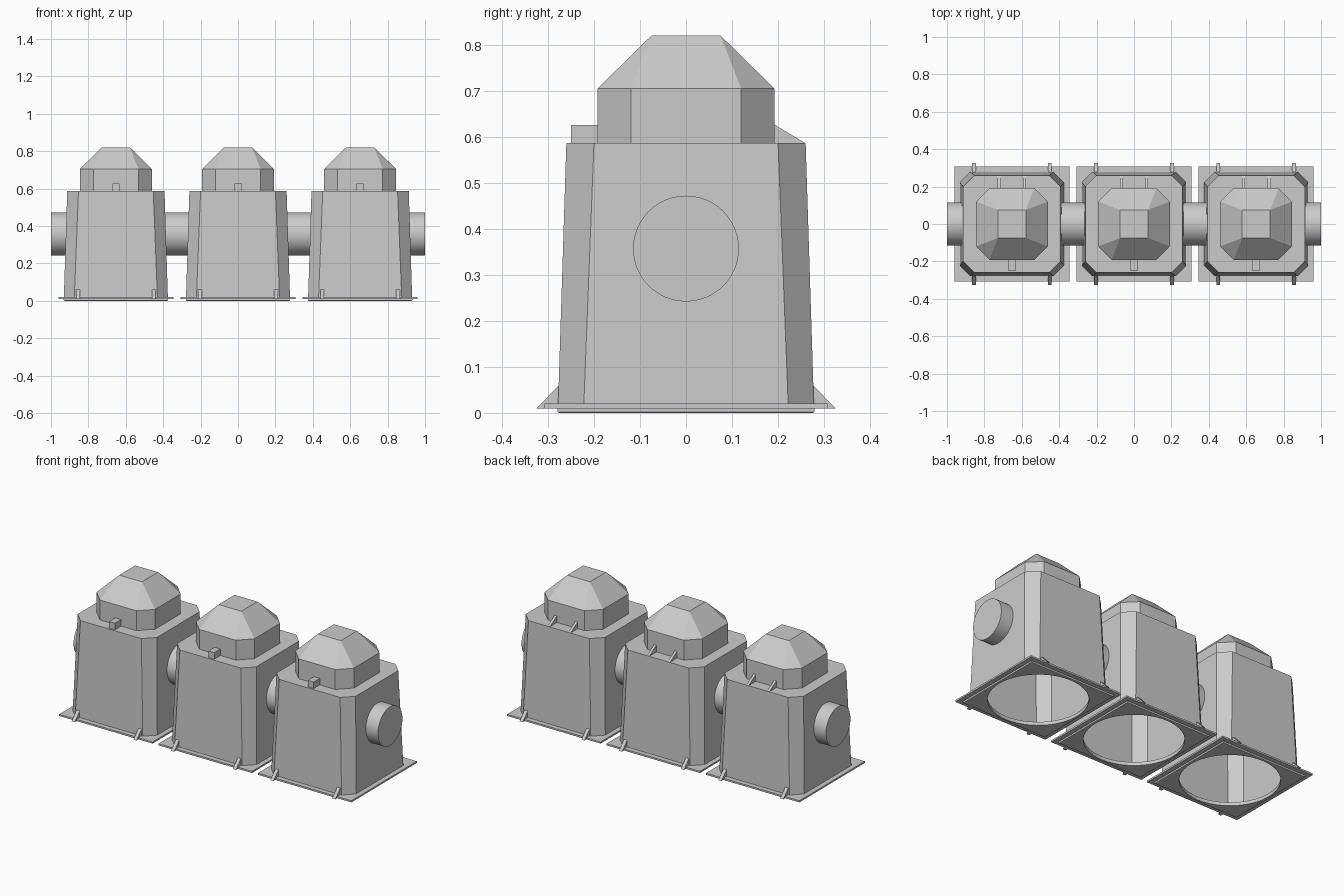
import bpy, bmesh, math
from mathutils import Matrix

cube = bpy.data.objects.get("Cube")
if cube:
    bpy.data.objects.remove(cube, do_unlink=True)

SPACING = 0.653
SHOULDER = 0.587
PIPE_Z, PIPE_R = 0.357, 0.115


def finish(name, bm, loc=(0, 0, 0)):
    bmesh.ops.recalc_face_normals(bm, faces=bm.faces)
    mesh = bpy.data.meshes.new(name)
    bm.to_mesh(mesh)
    bm.free()
    ob = bpy.data.objects.new(name, mesh)
    ob.location = loc
    bpy.context.collection.objects.link(ob)
    return ob


def add_box(bm, lo, hi):
    """Axis-aligned box between two corners."""
    size = [b - a for a, b in zip(lo, hi)]
    mid = [(a + b) / 2 for a, b in zip(lo, hi)]
    matrix = Matrix.Translation(mid) @ Matrix.Diagonal((*size, 1))
    return bmesh.ops.create_cube(bm, size=1, matrix=matrix)["verts"]


def add_rib(bm, x, width, profile):
    """Extrude a (y, z) profile along x."""
    face = bm.faces.new([bm.verts.new((x - width / 2, y, z)) for y, z in profile])
    new = bmesh.ops.extrude_face_region(bm, geom=[face])["geom"]
    bmesh.ops.translate(bm, vec=(width, 0, 0),
                        verts=[v for v in new if isinstance(v, bmesh.types.BMVert)])


def octagon(bm, half, flat, z):
    """Square ring with cut corners; flat is half the straight side."""
    pts = [(half, flat), (flat, half), (-flat, half), (-half, flat),
           (-half, -flat), (-flat, -half), (flat, -half), (half, -flat)]
    return [bm.verts.new((x, y, z)) for x, y in pts]


def make_housing(x):
    # Tapered body, flat shoulder, hood and sloped roof as one open shell
    bm = bmesh.new()
    sections = [(0.278, 0.222, 0.02), (0.26, 0.2, SHOULDER), (0.192, 0.12, SHOULDER),
                (0.192, 0.12, 0.705), (0.075, 0.0749, 0.82)]
    rings = [octagon(bm, *s) for s in sections]
    for low, high in zip(rings, rings[1:]):
        for i in range(8):
            j = (i + 1) % 8
            bm.faces.new((low[i], low[j], high[j], high[i]))
    bm.faces.new(rings[-1])
    bmesh.ops.remove_doubles(bm, verts=bm.verts, dist=0.0005)
    return finish("housing", bm, (x, 0, 0))


def cut_round_hole(ob, radius):
    bm = bmesh.new()
    bmesh.ops.create_cone(bm, cap_ends=True, segments=48, radius1=radius,
                          radius2=radius, depth=0.2)
    cutter = finish("hole_cutter", bm, ob.location)
    cutter.hide_render = True
    mod = ob.modifiers.new("hole", "BOOLEAN")
    mod.operation, mod.solver, mod.object = "DIFFERENCE", "EXACT", cutter
    bpy.context.view_layer.objects.active = ob
    bpy.ops.object.modifier_apply(modifier=mod.name)
    bpy.data.objects.remove(cutter, do_unlink=True)


def make_base(x):
    # Flange plate and the lip under it, both with a round opening
    bm = bmesh.new()
    add_box(bm, (-0.307, -0.307, 0.01), (0.307, 0.307, 0.02))
    cut_round_hole(finish("base_flange", bm, (x, 0, 0)), 0.265)

    bm = bmesh.new()
    add_box(bm, (-0.279, -0.279, 0), (0.279, 0.279, 0.01))
    bottom = [e for e in bm.edges if all(v.co.z < 0.005 for v in e.verts)]
    bmesh.ops.bevel(bm, geom=bottom, offset=0.004, segments=2, profile=0.5,
                    affect="EDGES")
    cut_round_hole(finish("base_lip", bm, (x, 0, 0)), 0.265)


def make_fittings(x):
    # Gussets between flange and body, front and back
    bm = bmesh.new()
    for side in (-1, 1):
        for gx in (-0.203, 0.203):
            profile = [(0.325, 0.01), (0.276, 0.06), (0.27, 0.06), (0.27, 0.01)]
            add_rib(bm, gx, 0.02, [(side * y, z) for y, z in profile])
    finish("base_gussets", bm, (x, 0, 0))

    # Sloped ribs behind the hood
    bm = bmesh.new()
    for rx in (-0.068, 0.068):
        add_rib(bm, rx, 0.015, [(0.188, SHOULDER), (0.188, 0.629), (0.258, SHOULDER)])
    finish("hood_ribs", bm, (x, 0, 0))

    # Small block in front of the hood
    bm = bmesh.new()
    add_box(bm, (-0.019, -0.25, SHOULDER), (0.019, -0.19, 0.626))
    finish("front_block", bm, (x, 0, 0))


def make_pipe(name, start, end):
    bm = bmesh.new()
    bmesh.ops.create_cone(bm, cap_ends=True, segments=48, radius1=PIPE_R,
                          radius2=PIPE_R, depth=end - start,
                          matrix=Matrix.Rotation(math.pi / 2, 4, "Y"))
    ob = finish(name, bm, ((start + end) / 2, 0, PIPE_Z))
    bpy.ops.object.select_all(action="DESELECT")
    ob.select_set(True)
    bpy.context.view_layer.objects.active = ob
    bpy.ops.object.shade_smooth_by_angle(angle=math.radians(30))


# Three identical units in a row
for n in (-1, 0, 1):
    make_housing(n * SPACING)
    make_base(n * SPACING)
    make_fittings(n * SPACING)

# Connecting pipes and end stubs, just entering the walls
WALL = 0.262
make_pipe("right_pipe_end", -1, -SPACING - WALL)
make_pipe("right_connecting_pipe", -SPACING + WALL, -WALL)
make_pipe("left_connecting_pipe", WALL, SPACING - WALL)
make_pipe("left_pipe_end", SPACING + WALL, 1)
